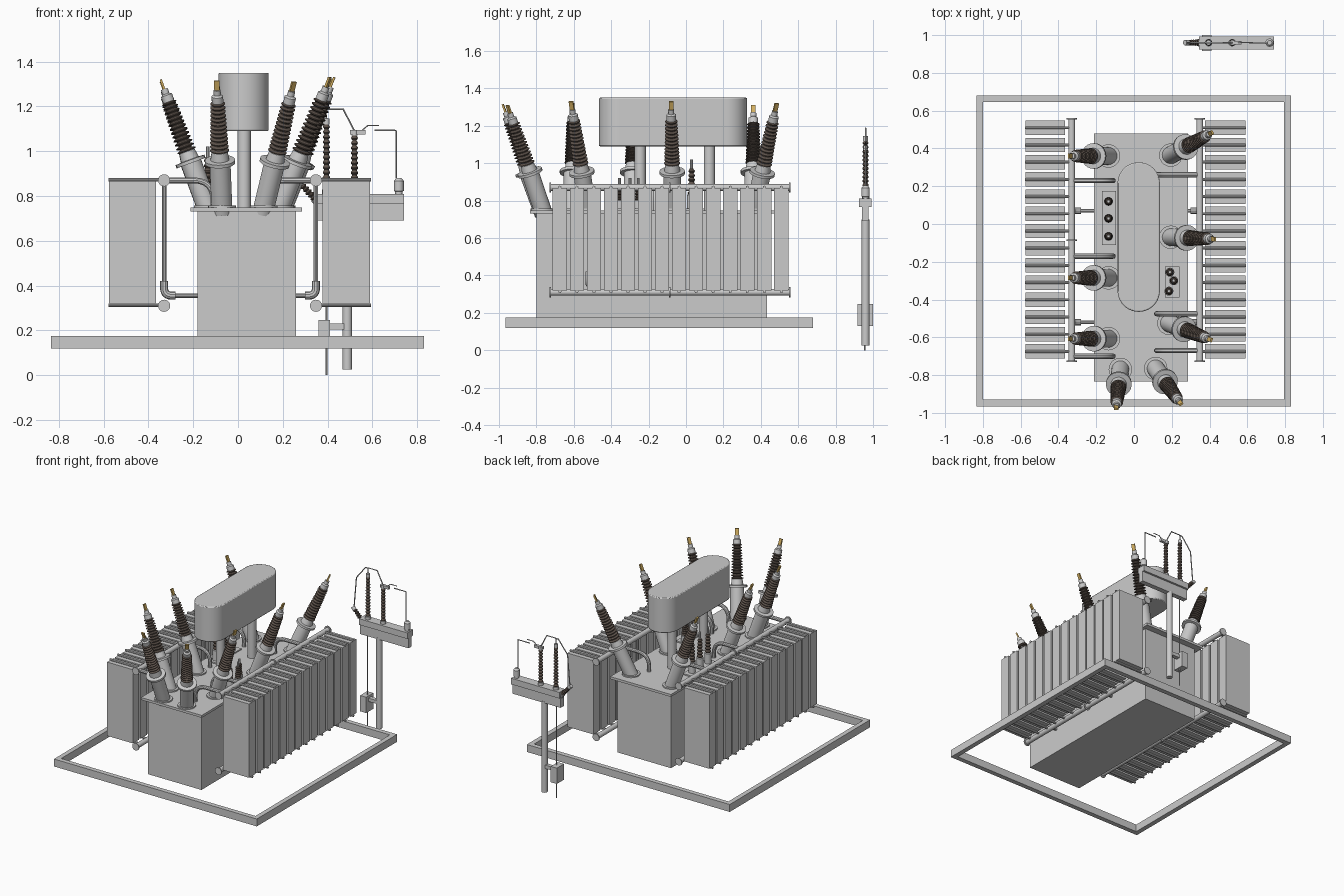
import bpy, bmesh, math
from mathutils import Vector, Matrix

if "Cube" in bpy.data.objects:
    bpy.data.objects.remove(bpy.data.objects["Cube"])


def material(name, col):
    m = bpy.data.materials.new(name)
    m.diffuse_color = (*col, 1)
    m.use_nodes = True
    m.node_tree.nodes["Principled BSDF"].inputs["Base Color"].default_value = m.diffuse_color
    return m


BROWN = material("brown_porcelain", (0.11, 0.085, 0.07))
GOLD = material("brass", (0.65, 0.43, 0.12))


def add(name, bm, mat=None, mtx=None):
    bmesh.ops.recalc_face_normals(bm, faces=bm.faces)
    me = bpy.data.meshes.new(name)
    bm.to_mesh(me)
    bm.free()
    ob = bpy.data.objects.new(name, me)
    bpy.context.collection.objects.link(ob)
    if mat:
        me.materials.append(mat)
    if mtx:
        ob.matrix_world = mtx
    return ob


def box(name, x0, x1, y0, y1, z0, z1, mat=None, mtx=None):
    bm = bmesh.new()
    bmesh.ops.create_cube(bm, size=1)
    for v in bm.verts:
        v.co = Vector(((x0 + x1) / 2 + v.co.x * (x1 - x0), (y0 + y1) / 2 + v.co.y * (y1 - y0),
                       (z0 + z1) / 2 + v.co.z * (z1 - z0)))
    return add(name, bm, mat, mtx)


def frame_of(base, tip):
    """Matrix with local z along base->tip and local y kept horizontal."""
    z = (Vector(tip) - Vector(base)).normalized()
    y = Vector((0, 0, 1)).cross(z)
    y = y.normalized() if y.length > 1e-4 else Vector((0, 1, 0))
    m = Matrix((y.cross(z), y, z)).transposed().to_4x4()
    m.translation = Vector(base)
    return m


def lathe(name, prof, mtx, mat=None, n=24):
    """Revolve (radius, height) points, capped at both ends."""
    bm = bmesh.new()
    rings = [[bm.verts.new((r * math.cos(2 * math.pi * i / n), r * math.sin(2 * math.pi * i / n), h))
              for i in range(n)] for r, h in prof]
    for a, b in zip(rings, rings[1:]):
        for i in range(n):
            bm.faces.new((a[i], a[(i + 1) % n], b[(i + 1) % n], b[i]))
    bm.faces.new(rings[0])
    bm.faces.new(rings[-1])
    return add(name, bm, mat, mtx)


def rod(name, a, b, r, mat=None, n=20):
    L = (Vector(b) - Vector(a)).length
    return lathe(name, [(r, 0), (r, L)], frame_of(a, b), mat, n)


def tube(name, pts, r, bend=0.0):
    """Round pipe along a path, with rounded elbows."""
    pts = [Vector(p) for p in pts]
    path = [pts[0]]
    for p, c, q in zip(pts, pts[1:], pts[2:]):
        if bend:
            a, b = c + (p - c).normalized() * bend, c + (q - c).normalized() * bend
            path += [a * (1 - t) ** 2 + c * 2 * t * (1 - t) + b * t * t for t in (i / 6 for i in range(7))]
        else:
            path.append(c)
    path.append(pts[-1])
    cu = bpy.data.curves.new(name, 'CURVE')
    cu.dimensions = '3D'
    cu.bevel_depth, cu.bevel_resolution, cu.use_fill_caps = r, 3, True
    sp = cu.splines.new('POLY')
    sp.points.add(len(path) - 1)
    for s, p in zip(sp.points, path):
        s.co = (*p, 1)
    tmp = bpy.data.objects.new(name + "_path", cu)
    me = bpy.data.meshes.new_from_object(tmp)
    bpy.data.objects.remove(tmp)
    ob = bpy.data.objects.new(name, me)
    bpy.context.collection.objects.link(ob)


def sheds(h0, h1, r0, r1, count, core=0.65):
    """Profile of a stack of insulator discs."""
    prof, p = [], (h1 - h0) / count
    for i in range(count):
        r = r0 + (r1 - r0) * i / (count - 1)
        h = h0 + i * p
        prof += [(r * core, h), (r, h + p * .3), (r, h + p * .5), (r * core, h + p * .85)]
    return prof + [(r1 * core, h1)]


# Base frame
box("base_beam_front", -.835, .83, -.965, -.93, .12, .175)
box("base_beam_back", -.835, .83, .645, .68, .12, .175)
box("base_beam_left", -.835, -.80, -.93, .645, .12, .175)
box("base_beam_right", .795, .83, -.93, .645, .12, .175)

# Tank and lid
box("tank", -.18, .26, -.80, .433, .175, .735)
box("tank_lid", -.212, .286, -.834, .48, .73, .748)

# Conservator: capsule plan, extruded upward, on two legs
bm = bmesh.new()
plan = []
for cy, a0 in ((.215, 0), (-.353, math.pi)):
    plan += [bm.verts.new((.025 + .112 * math.cos(a0 + math.pi * i / 20),
                           cy + .112 * math.sin(a0 + math.pi * i / 20), 1.09)) for i in range(21)]
ext = bmesh.ops.extrude_face_region(bm, geom=[bm.faces.new(plan)])
bmesh.ops.translate(bm, vec=(0, 0, .26), verts=[g for g in ext["geom"] if isinstance(g, bmesh.types.BMVert)])
bev = add("conservator", bm).modifiers.new("edge", 'BEVEL')
bev.width, bev.segments, bev.limit_method, bev.angle_limit = .006, 2, 'ANGLE', 1.0
for y in (.125, -.245):
    rod("conservator_leg", (.027, y, .74), (.027, y, 1.1), .03)

# Radiator banks
PITCH = 1.275 / 14
for s, x0, x1, hx in ((-1, -.365, -.575, -.33), (1, .377, .59, .348)):
    for i in range(14):
        y = -.72 + PITCH * (i + .5)
        box("radiator_fin", min(x0, x1), max(x0, x1), y - .038, y + .038, .32, .867)
        for z in (.872, .313):
            rod("fin_stub_pipe", (hx, y, z), (x1 + s * .003, y, z), .008, n=10)
    for z in (.87, .31):
        rod("header_pipe", (hx, -.725, z), (hx, .56, z), .018)
        for y in (-.73, -.09, .552):
            rod("header_flange", (hx, y, z), (hx, y + .008, z), .027)

# Upper and lower oil pipes
for hx, inner, ys in ((-.33, -.11, (.23, -.17, -.70)), (.348, .12, (.26, -.475, -.67))):
    s = math.copysign(1, hx)
    for y in ys:
        tube("upper_oil_pipe", [(hx, y, .87), (inner, y, .87), (inner, y, .74)], .014, .09)
    wall = -.17 if s < 0 else .25
    for y in (.07, -.52):
        tube("lower_oil_pipe", [(hx, y, .86), (hx, y, .355), (wall, y, .355)], .010, .04)
        tube("lower_elbow", [(hx, y, .42), (hx, y, .355), (hx - s * .05, y, .355)], .018, .035)

# Main bushings (base, tip)
for b, t in (((-.135, .36), (-.345, .36, 1.31)), ((-.135, -.285), (-.345, -.285, 1.31)),
             ((-.135, -.607), (-.345, -.607, 1.32)), ((.195, .365), (.415, .485, 1.32)),
             ((.195, -.07), (.43, -.08, 1.33)), ((.185, -.525), (.41, -.615, 1.33)),
             ((-.072, -.77), (-.095, -.98, 1.315)), ((.115, -.765), (.25, -.955, 1.31))):
    base = Vector((*b, .745))
    m = frame_of(base, t)
    L = (Vector(t) - base).length
    k = L / .61
    rod("turret_foot", base, base + Vector((0, 0, .012)), .062)
    lathe("bushing_turret", [(.047, -.02), (.047, .215), (.068, .215), (.068, .23),
                             (.042, .232), (.036, .27), (.03, .275)], m)
    lathe("bushing_insulator", sheds(.268, .51 * k, .042, .033, 13), m, BROWN)
    lathe("bushing_cap", [(.026, .505 * k), (.026, .535 * k), (.016, .542 * k), (.016, .565 * k)], m, n=16)
    box("bushing_terminal", -.005, .005, -.012, .012, .56 * k, L, GOLD, m)

# Small bushings on their plates
box("small_plate_left", -.17, -.095, -.11, .175, .745, .757)
box("small_plate_right", .165, .24, -.39, -.225, .745, .757)
for x, y, top in ((-.135, .12, 1.02), (-.135, .03, 1.02), (-.135, -.065, 1.02),
                  (.19, -.255, .92), (.21, -.30, .92), (.185, -.355, .92)):
    m = Matrix.Translation((x, y, .75))
    h = top - .75
    lathe("small_bushing_foot", [(.024, 0), (.024, h * .3), (.016, h * .32)], m, n=16)
    lathe("small_bushing_insulator", sheds(h * .3, h * .82, .021, .017, 6), m, BROWN, 16)
    lathe("small_bushing_pin", [(.008, h * .8), (.008, h)], m, n=10)

# Switch stand: post, beam, control box and drive rod
Y = .96
rod("switch_post", (.488, Y, .025), (.488, Y, .70), .021)
box("switch_beam_top", .345, .742, .925, .992, .765, .81)
box("switch_beam_web", .345, .742, .94, .977, .69, .765)
box("control_box", .36, .41, .917, 1.0, .13, .247)
box("control_box_bracket", .41, .48, .945, .975, .205, .23)
rod("drive_rod", (.395, .955, 0), (.395, .955, .70), .004, n=8)

# Switch insulators
for a, b, n in (((.395, Y, .81), (.395, Y, 1.13), 13), ((.52, Y, .81), (.52, Y, 1.08), 11),
                ((.355, Y, .775), (.28, Y, .855), 5)):
    m = frame_of(a, b)
    L = (Vector(b) - Vector(a)).length
    lathe("switch_insulator_foot", [(.02, -.005), (.02, .02)], m, n=16)
    lathe("switch_insulator", sheds(.018, L - .008, .017, .015, n), m, BROWN, 16)
    lathe("switch_insulator_cap", [(.014, L - .01), (.014, L + .015)], m, n=16)

# Switch contacts and leads
box("switch_jaw", .50, .57, .95, .97, 1.075, 1.095)
tube("switch_blade", [(.52, Y, 1.09), (.47, Y, 1.187), (.395, Y, 1.187), (.395, Y, 1.13)], .004)
tube("left_lead", [(.28, Y, .86), (.30, Y, 1.09), (.375, Y, 1.185), (.40, Y, 1.185)], .004)
tube("jaw_lead", [(.55, Y, 1.09), (.58, Y, 1.115), (.63, Y, 1.115)], .003)
tube("right_lead", [(.61, Y, 1.093), (.706, Y, 1.093), (.706, Y, .88)], .004)
lathe("sensor_can", [(.017, 0), (.017, .012), (.022, .015), (.022, .06), (.012, .072)],
      Matrix.Translation((.718, Y, .808)), n=16)

# Smooth the round parts, keep hard edges
bpy.ops.object.select_all(action='SELECT')
bpy.context.view_layer.objects.active = bpy.data.objects["tank"]
bpy.ops.object.shade_smooth_by_angle(angle=math.radians(35))
